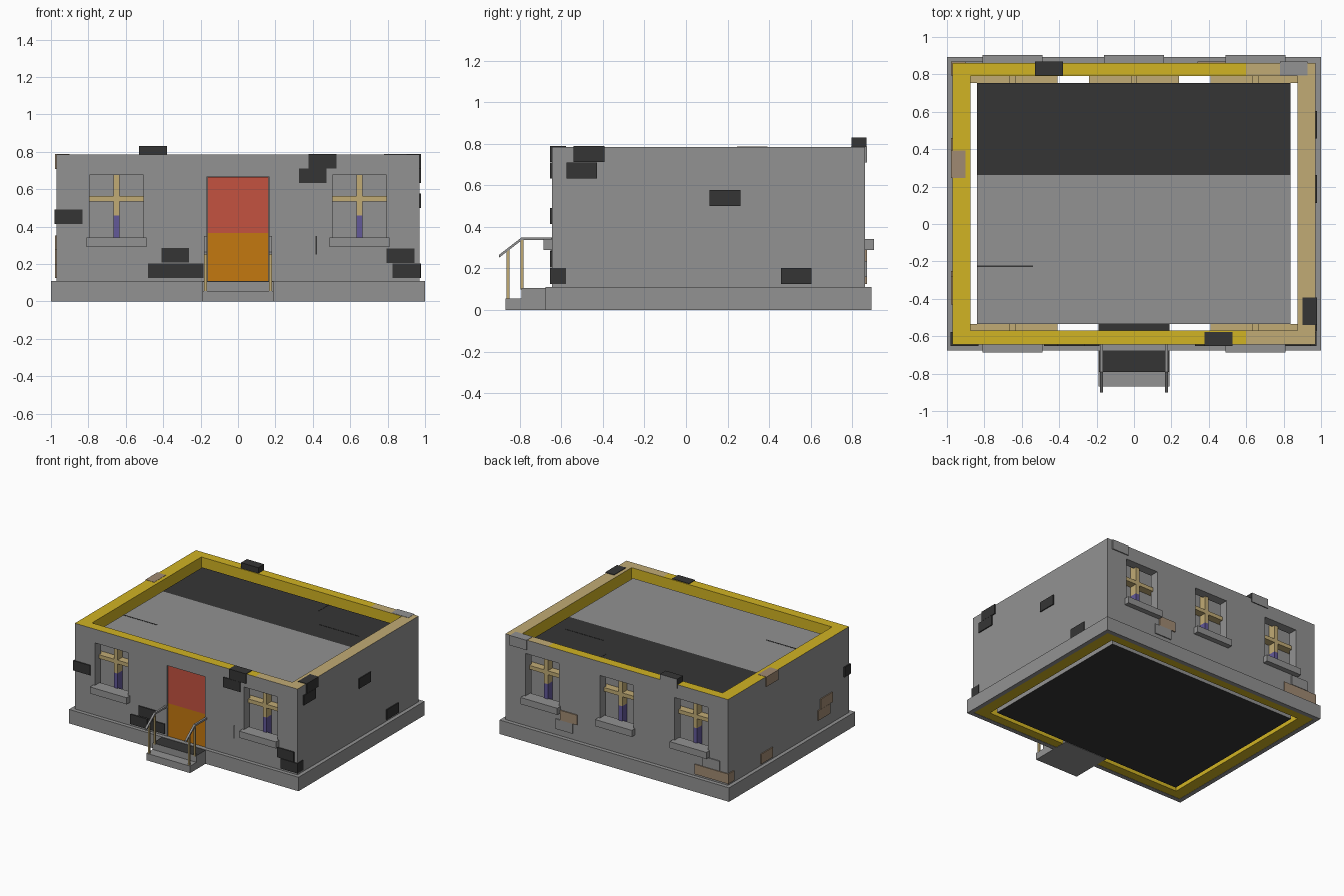
import bpy, bmesh
from mathutils import Vector

if "Cube" in bpy.data.objects:
    bpy.data.objects.remove(bpy.data.objects["Cube"])


def material(name, srgb):
    m = bpy.data.materials.new(name)
    m.diffuse_color = [((c / 255 + 0.055) / 1.055) ** 2.4 for c in srgb] + [1]
    m.use_nodes = True
    m.node_tree.nodes["Principled BSDF"].inputs["Base Color"].default_value = m.diffuse_color
    return m


GREY = material("grey_concrete", (146, 146, 146))
DARK = material("dark_grey", (53, 53, 53))
YELLOW = material("yellow", (209, 179, 35))
TAN = material("tan", (193, 171, 117))
BROWN = material("brown_brick", (160, 138, 114))
RED = material("red", (196, 82, 64))
ORANGE = material("orange", (196, 120, 16))
PURPLE = material("purple", (98, 88, 153))


def finish(name, bm, mats):
    bmesh.ops.recalc_face_normals(bm, faces=bm.faces)
    me = bpy.data.meshes.new(name)
    bm.to_mesh(me)
    bm.free()
    for m in mats:
        me.materials.append(m)
    ob = bpy.data.objects.new(name, me)
    bpy.context.collection.objects.link(ob)
    return ob


def box(name, x, y, z, *mats, split=None, rule=None):
    """Box from ranges; optional cut plane (point, normal) and colour rule on faces."""
    bm = bmesh.new()
    bmesh.ops.create_cube(bm, size=1)
    for v in bm.verts:
        v.co = Vector([(r[0] + r[1]) / 2 + c * (r[1] - r[0]) for r, c in zip((x, y, z), v.co)])
    if split:
        bmesh.ops.bisect_plane(bm, geom=bm.verts[:] + bm.edges[:] + bm.faces[:],
                               plane_co=split[0], plane_no=split[1])
    bm.normal_update()
    if rule:
        for f in bm.faces:
            f.material_index = rule(f.calc_center_median(), f.normal)
    return finish(name, bm, mats)


def ring(outer, inner, z):
    """Rectangular tube; outer and inner are (x0, x1, y0, y1)."""
    bm = bmesh.new()
    loops = []
    for r, h in ((outer, z[0]), (outer, z[1]), (inner, z[1]), (inner, z[0])):
        loops.append([bm.verts.new((r[i], r[j], h)) for i, j in ((0, 2), (1, 2), (1, 3), (0, 3))])
    for k in range(4):
        a, b = loops[k], loops[(k + 1) % 4]
        for i in range(4):
            j = (i + 1) % 4
            bm.faces.new((a[i], a[j], b[j], b[i]))
    bmesh.ops.recalc_face_normals(bm, faces=bm.faces)
    return bm


FRONT, BACK = -0.645, 0.862

# Foundation skirt
finish("foundation", ring((-1, 1, -0.675, 0.893), (-0.965, 0.965, -0.64, 0.857), (0, 0.11)), [GREY])

# Walls: grey outside, yellow inside and below, rim turning tan to the right
bm = ring((-0.97, 0.97, FRONT, BACK), (-0.873, 0.873, -0.57, 0.79), (0.002, 0.785))
bmesh.ops.bisect_plane(bm, geom=bm.verts[:] + bm.edges[:] + bm.faces[:],
                       plane_co=(0.6, 0, 0), plane_no=(1, 0, 0))
# separate the left-right rim from the front and back rims' split
bm.normal_update()
for f in bm.faces:
    c, n = f.calc_center_median(), f.normal
    if n.z > 0.5:
        f.material_index = 2 if c.x > 0.6 else 1
    elif n.z < -0.5 or (c - Vector((0, 0.11, c.z))).dot(n) < 0:
        f.material_index = 1
walls = finish("walls", bm, [GREY, YELLOW, TAN])

windows = [(-0.65, 1), (0.65, 1), (-0.65, -1), (0, -1), (0.65, -1)]  # x, 1 = front


def cut(x, y, z):
    c = box("opening_cutter", x, y, z, GREY)
    c.hide_render = True
    bpy.context.view_layer.objects.active = walls
    mod = walls.modifiers.new("opening", "BOOLEAN")
    mod.operation, mod.solver, mod.object = "DIFFERENCE", "EXACT", c
    bpy.ops.object.modifier_apply(modifier=mod.name)
    bpy.data.objects.remove(c)


# Openings, sills and cross bars
for cx, s in windows:
    wall, inner = (FRONT, -0.535) if s > 0 else (BACK, 0.755)
    cut((cx - 0.145, cx + 0.145), sorted((wall - s * 0.05, wall + s * 0.1)), (0.32, 0.677))
    box("window_sill", (cx - 0.16, cx + 0.16), sorted((wall - s * 0.041, wall + s * 0.06)),
        (0.29, 0.342), GREY)
    bars = sorted((inner, inner - s * 0.06))
    box("window_bar", (cx - 0.24, cx + 0.24), bars, (0.535, 0.565), TAN)
    box("window_mullion", (cx - 0.016, cx + 0.016), bars, (0.31, 0.7), TAN, PURPLE,
        split=((0, 0, 0.46), (0, 0, 1)), rule=lambda c, n: int(c.z < 0.46))
cut((-0.165, 0.165), (-0.7, -0.55), (0.105, 0.667))

# Door in two colours
box("door", (-0.164, 0.164), (-0.635, -0.575), (0.105, 0.666), ORANGE, RED,
    split=((0, 0, 0.367), (0, 0, 1)), rule=lambda c, n: int(c.z > 0.367))

# Inner block: floor below, flat roof above with a dark back third
box("roof_block", (-0.84, 0.836), (-0.535, 0.755), (0.003, 0.725), GREY, DARK,
    split=((0, 0.262, 0), (0, 1, 0)),
    rule=lambda c, n: int(n.z < -0.5 or (n.z > 0.5 and c.y > 0.262)))
for x, y in (((0.257, 0.265), (0.63, 0.755)), ((0.4, 0.745), (0.441, 0.449)),
             ((-0.84, -0.54), (-0.23, -0.222))):
    box("roof_crack", x, y, (0.722, 0.727), DARK)
box("wall_crack", (0.415, 0.422), (-0.648, -0.64), (0.25, 0.35), DARK)

# Porch landing and step
box("porch_landing", (-0.19, 0.19), (-0.79, -0.535), (0, 0.107), GREY, DARK,
    rule=lambda c, n: int(n.z > 0.5))
box("porch_step", (-0.19, 0.19), (-0.868, -0.785), (0, 0.055), GREY)

# Railings: two posts and a bent handrail on each side
for x in (-0.174, 0.174):
    xr = (x - 0.007, x + 0.007)
    box("rail_post", xr, (-0.863, -0.849), (0.05, 0.288), TAN)
    box("rail_post", xr, (-0.795, -0.781), (0.1, 0.34), TAN)
    bm = bmesh.new()
    rows = [[bm.verts.new((x + dx, y, z + dz)) for dx, dz in
             ((-0.008, -0.007), (0.008, -0.007), (0.008, 0.007), (-0.008, 0.007))]
            for y, z in ((-0.9, 0.258), (-0.79, 0.343), (FRONT, 0.343))]
    for a, b in zip(rows, rows[1:]):
        for i in range(4):
            j = (i + 1) % 4
            bm.faces.new((a[i], a[j], b[j], b[i]))
    bm.faces.new(rows[0])
    bm.faces.new(rows[-1])
    finish("handrail", bm, [GREY])

# Exposed bricks: start along the wall, bottom height
L, H, OUT, DEEP = 0.148, 0.078, 0.008, 0.068
for x, z in ((0.378, 0.711), (0.325, 0.632), (-0.98, 0.414), (-0.41, 0.209), (-0.482, 0.125),
             (-0.333, 0.125), (0.795, 0.206), (0.827, 0.125)):
    box("front_brick", (x, x + L), (FRONT - OUT, FRONT + DEEP), (z, z + H), DARK)
for y, z in ((-0.54, 0.711), (-0.575, 0.632), (0.113, 0.5), (0.456, 0.125)):
    box("right_brick", (0.97 - DEEP, 0.97 + OUT), (y, y + L), (z, z + H), DARK)
for y, z in ((0.245, 0.709), (-0.43, 0.275), (-0.4, 0.196), (0.312, 0.125), (0.45, 0.5))[:4]:
    box("left_brick", (-0.97 - OUT, -0.97 + DEEP), (y, y + L), (z, z + H), BROWN)
for x, z, m in ((0.78, 0.709, GREY), (0.34, 0.236, BROWN), (0.38, 0.158, GREY),
                (-0.9, 0.206, GREY), (-0.83, 0.125, BROWN), (-0.978, 0.125, BROWN)):
    box("back_brick", (x, x + L), (BACK - DEEP, BACK + OUT), (z, z + H), m)
box("loose_top_brick", (-0.53, -0.38), (0.795, 0.868), (0.755, 0.83), DARK, GREY,
    rule=lambda c, n: int(n.y > 0.5))
